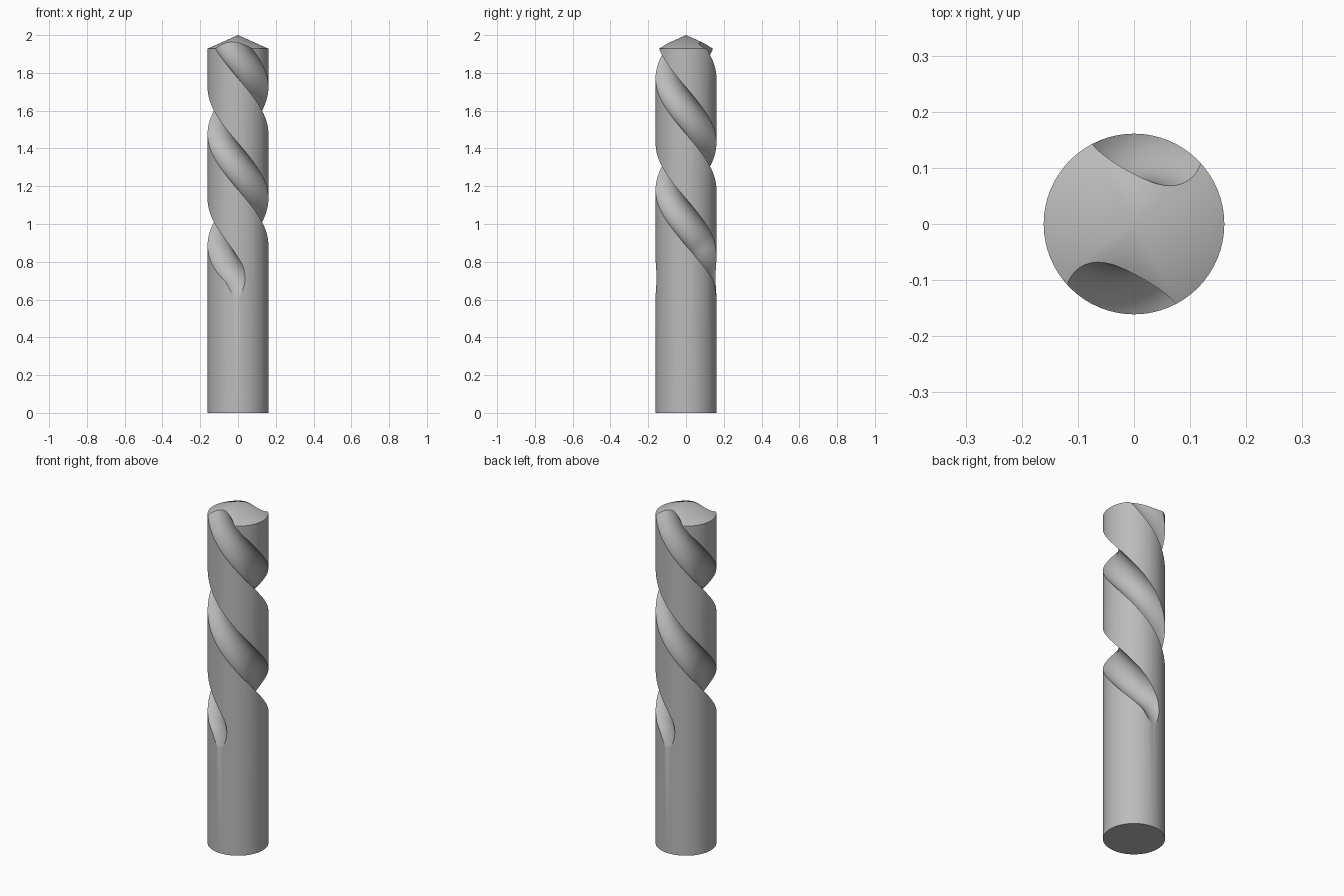
import bpy, bmesh, math
from mathutils import Vector

cube = bpy.data.objects.get("Cube")
if cube:
    bpy.data.objects.remove(cube, do_unlink=True)

RADIUS, SHOULDER, HEIGHT = 0.161, 1.928, 2.0
PITCH = 1.18              # height of one full turn of a flute
FLUTE_RADIUS = 0.08
SIDES = 64

steel = bpy.data.materials.new("grey steel")
steel.use_nodes = True
steel.diffuse_color = (0.5, 0.5, 0.5, 1)
steel.node_tree.nodes["Principled BSDF"].inputs["Base Color"].default_value = (0.5, 0.5, 0.5, 1)


def add_object(name, bm):
    bmesh.ops.recalc_face_normals(bm, faces=bm.faces)
    mesh = bpy.data.meshes.new(name)
    bm.to_mesh(mesh)
    bm.free()
    mesh.materials.append(steel)
    obj = bpy.data.objects.new(name, mesh)
    bpy.context.collection.objects.link(obj)
    return obj


def skin(bm, rings):
    for a, b in zip(rings, rings[1:]):
        for i in range(len(a)):
            j = (i + 1) % len(a)
            bm.faces.new((a[i], a[j], b[j], b[i]))


def drill_body():
    """Round shank with a conical point."""
    bm = bmesh.new()
    rings = [[bm.verts.new((RADIUS * math.cos(t), RADIUS * math.sin(t), z))
              for t in (2 * math.pi * i / SIDES for i in range(SIDES))]
             for z in (0, SHOULDER)]
    skin(bm, rings)
    bm.faces.new(rings[0][::-1])
    tip = bm.verts.new((0, 0, HEIGHT))
    top = rings[1]
    for i in range(SIDES):
        bm.faces.new((top[i], top[(i + 1) % SIDES], tip))
    return add_object("drill_body", bm)


def flute_point(z, turn):
    """Helix that straightens and runs out of the shank at its lower end."""
    bend = 0.76
    zz = z if z > bend else bend - 0.04 * (1 - math.exp((z - bend) / 0.04))
    angle = -math.pi / 2 - 2 * math.pi * (zz - 0.715) / PITCH + turn
    r = RADIUS + max(0, 0.87 - z) / 3
    return Vector((r * math.cos(angle), r * math.sin(angle), z))


def flute_cutter(name, turn):
    """Circle swept square to the flute path."""
    bm = bmesh.new()
    rings, steps, low, high = [], 130, 0.56, 2.2
    for k in range(steps + 1):
        z = low + (high - low) * k / steps
        p = flute_point(z, turn)
        tangent = (flute_point(z + 0.005, turn) - flute_point(z - 0.005, turn)).normalized()
        out = Vector((p.x, p.y, 0))
        out = (out - tangent * out.dot(tangent)).normalized()
        side = tangent.cross(out)
        rings.append([bm.verts.new(p + FLUTE_RADIUS * (out * math.cos(t) + side * math.sin(t)))
                      for t in (2 * math.pi * i / 40 for i in range(40))])
    skin(bm, rings)
    bm.faces.new(rings[0][::-1])
    bm.faces.new(rings[-1])
    obj = add_object(name, bm)
    obj.hide_render = True
    return obj


# Cut two opposite flutes into the body
body = drill_body()
bpy.context.view_layer.objects.active = body
for name, turn in (("front_flute_cutter", 0), ("back_flute_cutter", math.pi)):
    cutter = flute_cutter(name, turn)
    cut = body.modifiers.new(name, 'BOOLEAN')
    cut.operation = 'DIFFERENCE'
    cut.solver = 'EXACT'
    cut.object = cutter
    bpy.ops.object.modifier_apply(modifier=cut.name)
    bpy.data.objects.remove(cutter, do_unlink=True)

# Smooth the curved walls, keep the cut edges sharp
bpy.ops.object.select_all(action='DESELECT')
body.select_set(True)
bpy.ops.object.shade_smooth_by_angle(angle=math.radians(25))
